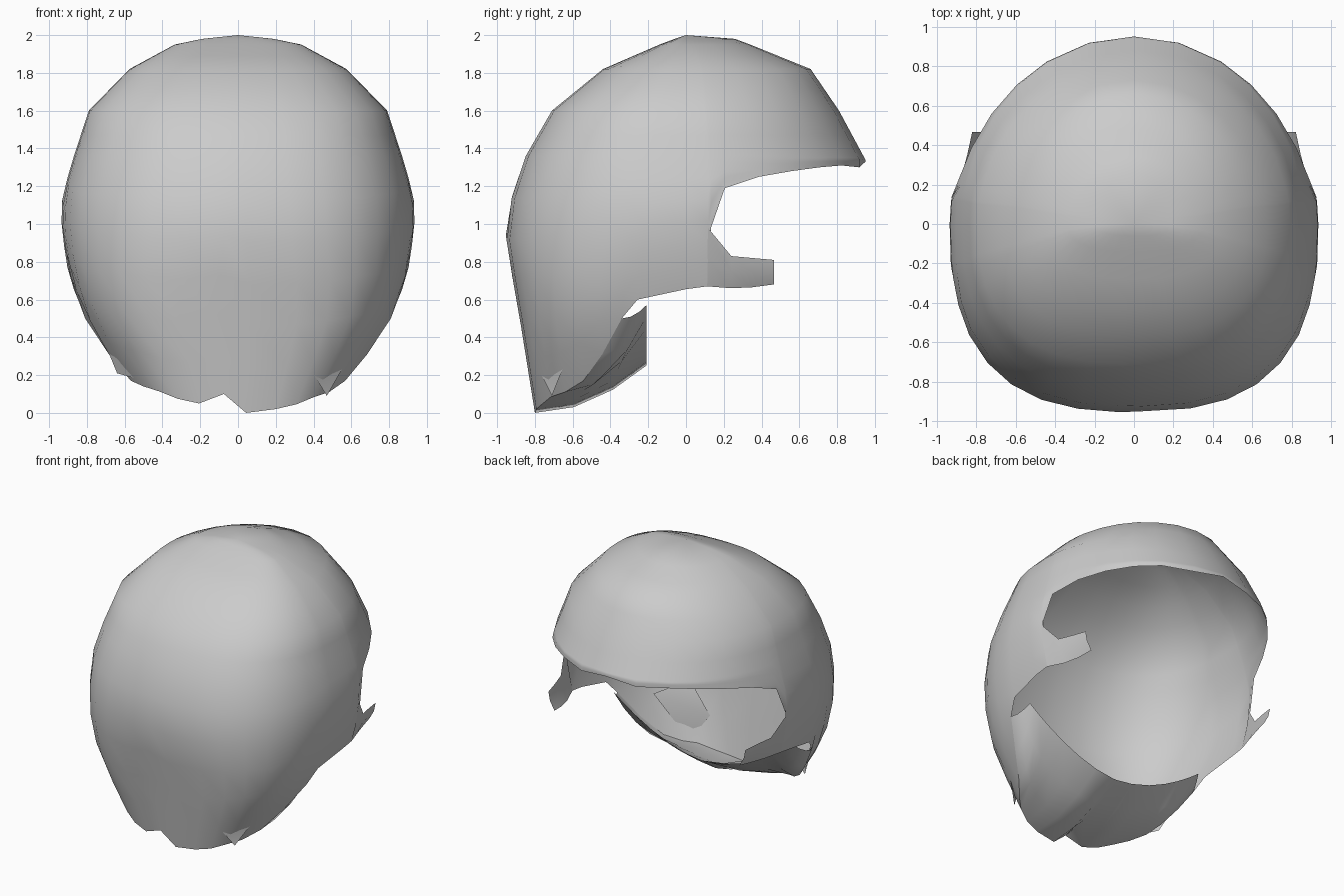
import bpy, bmesh, math

if "Cube" in bpy.data.objects:
    bpy.data.objects.remove(bpy.data.objects["Cube"], do_unlink=True)

mat = bpy.data.materials.new("hair_grey")
mat.use_nodes = True
GREY = (0.6, 0.6, 0.6, 1.0)
mat.diffuse_color = GREY
mat.node_tree.nodes["Principled BSDF"].inputs["Base Color"].default_value = GREY


def finish(name, bm, angle=60):
    me = bpy.data.meshes.new(name)
    bm.to_mesh(me)
    bm.free()
    ob = bpy.data.objects.new(name, me)
    bpy.context.collection.objects.link(ob)
    me.materials.append(mat)
    bpy.ops.object.select_all(action="DESELECT")
    ob.select_set(True)
    bpy.context.view_layer.objects.active = ob
    bpy.ops.object.shade_smooth_by_angle(angle=math.radians(angle))
    return ob


def strip(bm, columns, flip=False):
    """Quads between neighbouring columns of points, each listed top to bottom."""
    cols = [[bm.verts.new(p) for p in c] for c in columns]
    for a, b in zip(cols, cols[1:]):
        for i in range(len(a) - 1):
            quad = [a[i], a[i + 1], b[i + 1], b[i]]
            bm.faces.new(quad[::-1] if flip else quad)


# Cross-section sizes by height: z, half width, reach at -y, reach at +y
RINGS = [(2.0, 0, 0, 0), (1.98, .19, .06, .26), (1.95, .335, .14, .34),
         (1.82, .575, .44, .66), (1.6, .79, .71, .81), (1.34, .875, .86, .95),
         (1.15, .93, .92, .95), (0.98, .935, .96, .95), (0.75, .90, .925, .93),
         (0.5, .82, .88, .9), (0.25, .675, .84, .85), (0.0, .50, .80, .80)]


def ring(z):
    for a, b in zip(RINGS, RINGS[1:]):
        if z >= b[0]:
            t = (a[0] - z) / (a[0] - b[0])
            return [p + (q - p) * t for p, q in zip(a[1:], b[1:])]
    return RINGS[-1][1:]


def on_shell(deg, z):
    """Point on the hair surface; 0 degrees is -y, 90 is +x."""
    w, back, front = ring(z)
    s, c = math.sin(math.radians(deg)), math.cos(math.radians(deg))
    if c > 0:
        # The -y half is boxier, more so near the bottom
        power = 2 / (2.55 + 0.75 * min(1, max(0, (1 - z) / .5)))
        x = w * math.copysign(abs(s) ** power, s)
        y = -back * c ** power
    else:
        x, y = w * s, -front * c
    return (x, y, z)


# Lower edge of the hair: angle, height
SIDE = [(12, .02), (24, .045), (36, .085), (48, .11), (60, .17), (70, .31),
        (78, .5), (82, .6), (90, .655), (97, .67), (98, .98), (102.5, 1.19),
        (114, 1.25), (126, 1.28), (138, 1.30), (150, 1.31), (165, 1.30), (180, 1.33)]
edge = [(-a, z + (.03 if a < 60 else 0)) for a, z in reversed(SIDE)]
edge += [(-2, .10), (1, 0.0)] + SIDE

# Main cap of hair: level rows above the brim, spread rows below it
UPPER = [2.0, 1.98, 1.95, 1.89, 1.82, 1.72, 1.6, 1.47, 1.36]
LOWER = 6
bm = bmesh.new()
strip(bm, [[on_shell(a, z) for z in UPPER]
           + [on_shell(a, 1.36 + (low - 1.36) * i / LOWER) for i in range(1, LOWER + 1)]
           for a, low in edge])
bmesh.ops.remove_doubles(bm, verts=bm.verts, dist=0.0005)
finish("hair_cap", bm, 75)

# Underside: curls from the hem in to a U-shaped neckline
bm = bmesh.new()
cols = []
for a, low in edge:
    if abs(a) <= 78:
        hem = on_shell(a, low)
        k = math.sin(math.radians(a)) / math.sin(math.radians(78))
        rim = (.75 * k, -.21, .25 + .32 * abs(k) ** 1.8)
        cols.append([(hem[0] + (rim[0] - hem[0]) * t,
                      hem[1] + (rim[1] - hem[1]) * t,
                      hem[2] + (rim[2] - hem[2]) * t * t)
                     for t in (0, .35, .7, 1)])
strip(bm, cols)
finish("hair_underside", bm)

# Sideburns, growing out of the cap edge: y, top x, top z, bottom x, bottom z
BURN = [(.24, .875, .83, .82, .66), (.35, .845, .82, .79, .665),
        (.465, .82, .81, .77, .68)]
for side, name in ((1, "left_sideburn"), (-1, "right_sideburn")):
    bm = bmesh.new()
    root = [on_shell(97 * side, z) for z in (.98, .82, .67)]
    strip(bm, [root] + [[(side * tx, y, tz),
                         (side * ((tx + bx) / 2 + .012), y, (tz + bz) / 2),
                         (side * bx, y, bz)] for y, tx, tz, bx, bz in BURN], side < 0)
    finish(name, bm)

# Pointed locks along the hem, their tops sunk into the cap
LOCKS = {
    "left_lock": [(.36, -.80, .27), (.47, -.71, .09), (.67, -.57, .44), (.52, -.79, .5)],
    "right_lock": [(-.71, -.42, .38), (-.64, -.5, .21), (-.5, -.65, .17), (-.62, -.64, .42)],
}
for name, pts in LOCKS.items():
    bm = bmesh.new()
    bm.faces.new([bm.verts.new(p) for p in pts])
    bmesh.ops.triangulate(bm, faces=bm.faces)
    finish(name, bm)
